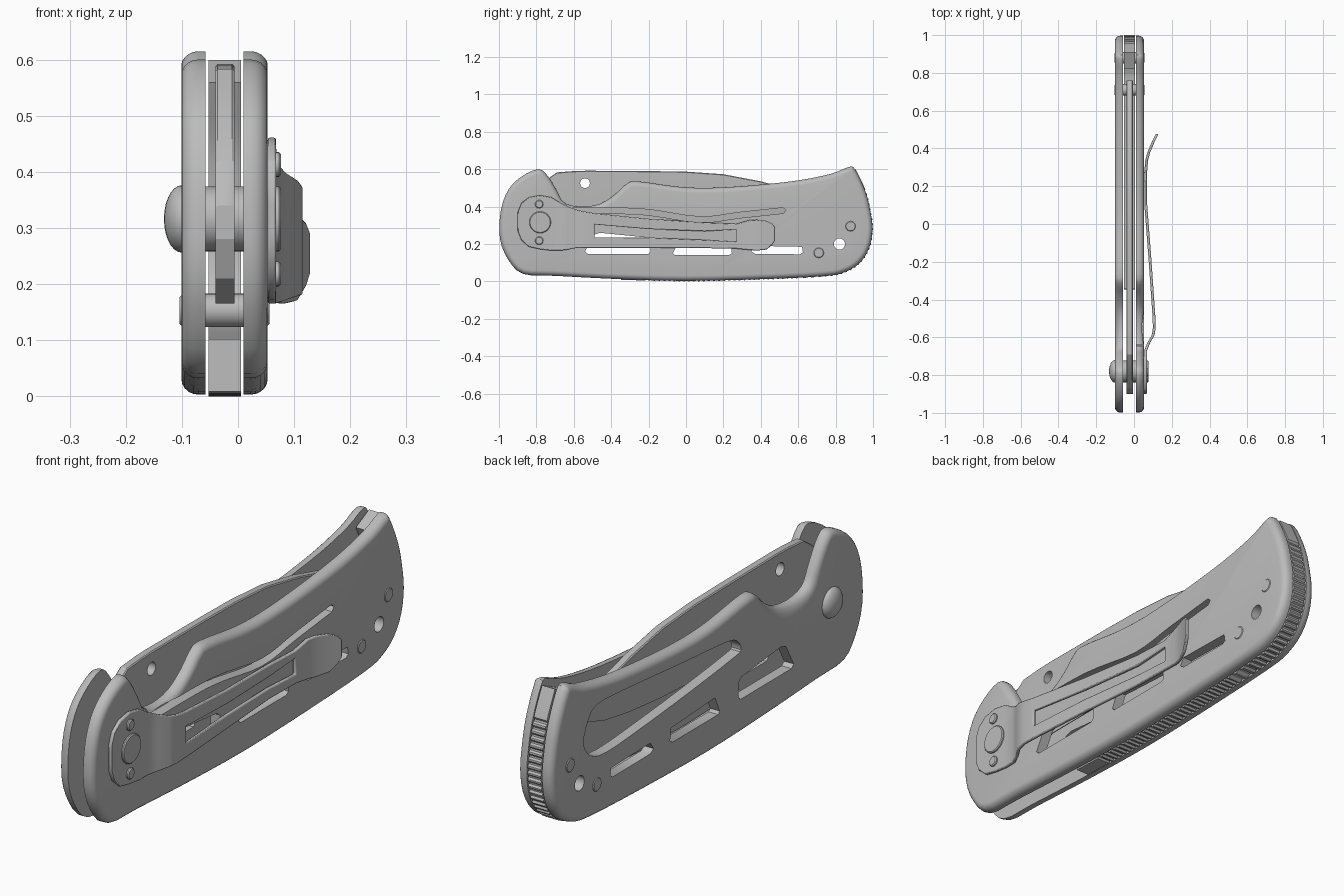
import bpy, bmesh, math
from mathutils import Vector, Matrix

if "Cube" in bpy.data.objects:
    bpy.data.objects.remove(bpy.data.objects["Cube"])

mat = bpy.data.materials.new("steel_grey")
mat.diffuse_color = (0.5, 0.5, 0.5, 1)
mat.use_nodes = True
mat.node_tree.nodes["Principled BSDF"].inputs["Base Color"].default_value = mat.diffuse_color


def finish(name, bm, angle=35):
    bmesh.ops.recalc_face_normals(bm, faces=bm.faces)
    me = bpy.data.meshes.new(name)
    bm.to_mesh(me)
    bm.free()
    me.materials.append(mat)
    ob = bpy.data.objects.new(name, me)
    bpy.context.collection.objects.link(ob)
    activate(ob)
    bpy.ops.object.shade_smooth_by_angle(angle=math.radians(angle))
    return ob


def activate(ob):
    bpy.ops.object.select_all(action='DESELECT')
    ob.select_set(True)
    bpy.context.view_layer.objects.active = ob


def loft(bm, rings):
    """Skin a list of closed rings of points, capping both ends."""
    vs = [[bm.verts.new(p) for p in r] for r in rings]
    n = len(vs[0])
    for a, b in zip(vs, vs[1:]):
        for i in range(n):
            bm.faces.new((a[i], a[(i + 1) % n], b[(i + 1) % n], b[i]))
    bm.faces.new(vs[0])
    bm.faces.new(vs[-1])


def circle(y, z, r, n=20):
    return [(y + r * math.cos(2 * math.pi * i / n), z + r * math.sin(2 * math.pi * i / n)) for i in range(n)]


def disc(name, y, z, r, x0, x1, bev=0.004, n=24):
    """Cylinder along x with softened ends."""
    bm = bmesh.new()
    loft(bm, [[(x, *p) for p in circle(y, z, rr, n)] for x, rr in
              ((x0, r - bev), (x0 + bev, r), (x1 - bev, r), (x1, r - bev))])
    return finish(name, bm)


def cut(ob, polys):
    """Cut each outline straight through the part, one at a time."""
    for poly in polys:
        bm = bmesh.new()
        loft(bm, [[(x, *q) for q in poly] for x in (-0.3, 0.3)])
        cutter = finish("cutter", bm)
        cutter.hide_render = True
        activate(ob)
        m = ob.modifiers.new("cut", 'BOOLEAN')
        m.object, m.operation, m.solver = cutter, 'DIFFERENCE', 'EXACT'
        bpy.ops.object.modifier_move_to_index(modifier="cut", index=0)
        bpy.ops.object.modifier_apply(modifier="cut")
        bpy.data.objects.remove(cutter)
    activate(ob)
    bpy.ops.object.shade_smooth_by_angle(angle=math.radians(35))


def spline(pts, sub, closed=True):
    """Catmull-Rom through 2D points."""
    P = [Vector(p) for p in pts]
    n, out = len(P), []
    for i in range(n if closed else n - 1):
        g = lambda k: P[k % n] if closed else P[min(max(k, 0), n - 1)]
        a, b, c, d = g(i - 1), g(i), g(i + 1), g(i + 2)
        for s in range(sub):
            t = s / sub
            out.append(0.5 * (2 * b + (c - a) * t + (2 * a - 5 * b + 4 * c - d) * t * t
                              + (3 * b - a - 3 * c + d) * t ** 3))
    return out if closed else out + [P[-1]]


def normals(pts, closed=True):
    n, out = len(pts), []
    for i in range(n):
        a = pts[i - 1] if closed or i else pts[0]
        b = pts[(i + 1) % n] if closed else pts[min(i + 1, n - 1)]
        d = (b - a).normalized()
        out.append(Vector((-d.y, d.x)))
    return out


# handle silhouette (y, z): front, top, then back and bottom
front_top = [(-0.87, 0.04), (-0.95, 0.115), (-0.995, 0.23), (-0.99, 0.38), (-0.95, 0.49), (-0.88, 0.56),
             (-0.79, 0.6), (-0.74, 0.565), (-0.69, 0.485), (-0.65, 0.42), (-0.56, 0.40), (-0.46, 0.415),
             (-0.38, 0.465), (-0.32, 0.52), (-0.26, 0.535), (-0.05, 0.507), (0.12, 0.50), (0.35, 0.513),
             (0.6, 0.54), (0.78, 0.577), (0.87, 0.612)]
back_bottom = [(0.905, 0.598), (0.96, 0.48), (0.985, 0.38), (0.997, 0.28), (0.98, 0.18), (0.93, 0.1),
               (0.85, 0.05), (0.74, 0.028), (0.4, 0.012), (0, 0.003), (-0.35, 0.012)]
outline = spline(front_top + back_bottom + [(-0.7, 0.03)], 3)
norm = normals(outline)


def scale_plate(name, inner, outer, holes):
    """Handle slab with rounded outer rim and a wider thumb scoop."""
    s = 1 if outer > inner else -1
    rings = [[(inner, p.x, p.y) for p in outline]]
    for k in range(6):
        a = math.radians(18 * k)
        ring = []
        for p, n in zip(outline, norm):
            scoop = max(0, 1 - abs(p.x + 0.5) / 0.2) if p.y > 0.3 and s < 0 else 0
            q = p - n * (0.028 + 0.04 * scoop) * (1 - math.cos(a))
            ring.append((outer - s * 0.03 * (1 - math.sin(a)), q.x, q.y))
        rings.append(ring)
    bm = bmesh.new()
    loft(bm, rings)
    cut(finish(name, bm), holes)


windows = [[(-0.54, 0.16), (-0.525, 0.147), (-0.2, 0.147), (-0.19, 0.16), (-0.19, 0.22), (-0.21, 0.235),
            (-0.46, 0.26), (-0.49, 0.25)],
           [(-0.07, 0.15), (-0.06, 0.14), (0.23, 0.14), (0.245, 0.15), (0.24, 0.2), (-0.04, 0.215)],
           [(0.35, 0.16), (0.37, 0.147), (0.61, 0.145), (0.625, 0.155), (0.62, 0.185), (0.37, 0.19)],
           circle(0.82, 0.2, 0.03)]
# narrow spring slot of the lock bar, with its opening at the notch
mid = spline([(-0.645, 0.378), (-0.25, 0.374), (0.07, 0.331), (0.285, 0.354), (0.52, 0.379)], 4, False)
nm = normals(mid, False)
lock_slot = ([p + n * 0.015 for p, n in zip(mid, nm)] + [mid[-1] + Vector((0.014, 0.002))]
             + [p - n * 0.015 for p, n in reversed(list(zip(mid, nm)))])
lock_gap = [(-0.651, 0.5), (-0.641, 0.5), (-0.637, 0.38), (-0.643, 0.38)]
side_window = spline([(-0.205, 0.345), (-0.18, 0.39), (-0.1, 0.412), (0.2, 0.437), (0.53, 0.467), (0.7, 0.475),
                      (0.76, 0.44), (0.795, 0.35), (0.75, 0.285), (0.65, 0.26), (0.4, 0.275), (0.12, 0.30),
                      (-0.15, 0.33)], 3)
scale_plate("left_scale", -0.058, -0.101, windows + [side_window])
scale_plate("right_scale", 0.010, 0.053, windows + [lock_slot, lock_gap])

# ridged backspacer following the rear and bottom edge
dense = spline(back_bottom, 60, False)
path, run = [dense[0]], 0
for a, b in zip(dense, dense[1:]):
    run += (b - a).length
    if run >= 0.006:
        path.append(b)
        run = 0
pn = normals(path, False)
bm = bmesh.new()
rings = []
for i, (p, n) in enumerate(zip(path, pn)):
    ridged = p.x > -0.23 and not (p.x < 0.96 and p.y > 0.5)
    o = p + n * (-0.004 if ridged and i % 4 > 1 else 0.003)
    q = p - n * 0.09
    rings.append([(-0.053, o.x, o.y), (0.005, o.x, o.y), (0.005, q.x, q.y), (-0.053, q.x, q.y)])
loft(bm, rings)
finish("backspacer", bm, 20)

# folded blade: y, edge z, spine z, share of height that is ground to an edge
bm = bmesh.new()
cx, t = -0.0235, 0.017
rings = []
for y, e, s, g in [(-0.9, 0.28, 0.34, 0), (-0.87, 0.21, 0.42, 0), (-0.8, 0.165, 0.5, 0), (-0.73, 0.17, 0.555, 0),
                   (-0.69, 0.2, 0.583, 0), (-0.6, 0.265, 0.59, 0.05), (-0.53, 0.27, 0.592, 0.5),
                   (-0.2, 0.27, 0.59, 0.55), (0, 0.275, 0.587, 0.55), (0.2, 0.285, 0.573, 0.6),
                   (0.4, 0.305, 0.535, 0.6), (0.55, 0.33, 0.495, 0.6), (0.68, 0.37, 0.45, 0.6),
                   (0.76, 0.405, 0.415, 0.6)]:
    m = e + (s - e) * g
    w = t if g < 0.1 else 0.002
    rings.append([(cx + t - 0.004, y, s), (cx + t, y, s - 0.004), (cx + t, y, m), (cx + w, y, e),
                  (cx - w, y, e), (cx - t, y, m), (cx - t, y, s - 0.004), (cx - t + 0.004, y, s)])
loft(bm, rings)
cut(finish("blade", bm, 20), [circle(-0.54, 0.525, 0.026)])

# pocket clip: y, bottom, slot bottom, slot top, top, x
clip = [(-0.9, 0.27, 0.3, 0.34, 0.37, 0.068), (-0.88, 0.22, 0.28, 0.36, 0.42, 0.068),
        (-0.84, 0.185, 0.26, 0.37, 0.45, 0.068), (-0.78, 0.172, 0.25, 0.37, 0.461, 0.068),
        (-0.72, 0.165, 0.25, 0.36, 0.45, 0.068), (-0.67, 0.165, 0.25, 0.34, 0.42, 0.069),
        (-0.63, 0.17, 0.24, 0.32, 0.40, 0.085), (-0.59, 0.178, 0.24, 0.31, 0.385, 0.108),
        (-0.55, 0.18, 0.24, 0.305, 0.375, 0.115), (-0.49, 0.18, 0.235, 0.305, 0.365, 0.113),
        (-0.2, 0.18, 0.235, 0.28, 0.335, 0.093), (0.1, 0.178, 0.222, 0.268, 0.315, 0.070),
        (0.27, 0.175, 0.212, 0.278, 0.308, 0.069), (0.34, 0.168, 0.21, 0.28, 0.328, 0.075),
        (0.38, 0.165, 0.21, 0.28, 0.33, 0.086), (0.43, 0.17, 0.21, 0.28, 0.324, 0.107),
        (0.46, 0.195, 0.22, 0.28, 0.31, 0.122), (0.477, 0.22, 0.235, 0.27, 0.29, 0.13)]
bm = bmesh.new()
rows = [[bm.verts.new((c[5], c[0], z)) for z in c[1:5]] for c in clip]
for a, b, c in zip(rows, rows[1:], clip):
    for k in range(3):
        if k != 1 or not -0.5 < c[0] < 0.2:
            bm.faces.new((a[k], b[k], b[k + 1], a[k + 1]))
# extrude the sheet inward to give it thickness
r = bmesh.ops.extrude_face_region(bm, geom=bm.faces[:], use_keep_orig=True)
for v in r["geom"]:
    if isinstance(v, bmesh.types.BMVert):
        v.co.x -= 0.015
ob = finish("pocket_clip", bm)
bev = ob.modifiers.new("bevel", 'BEVEL')
bev.width, bev.segments, bev.limit_method = 0.004, 2, 'ANGLE'

# pivot barrel, clip screws, pillars and body screws
disc("pivot_barrel", -0.78, 0.316, 0.058, -0.1, 0.077)
for i, z in enumerate((0.413, 0.218)):
    disc(f"clip_screw_{i}", -0.785, z, 0.022, 0.05, 0.077)
for i, (y, z) in enumerate(((0.88, 0.295), (0.71, 0.153))):
    disc(f"pillar_{i}", y, z, 0.028, -0.104, 0.056)
    disc(f"pillar_sleeve_{i}", y, z, 0.03, -0.06, 0.012, 0.001)

# domed pivot head
bm = bmesh.new()
bmesh.ops.create_uvsphere(bm, u_segments=24, v_segments=14, radius=1,
                          matrix=Matrix.Translation((-0.1, -0.78, 0.316)) @ Matrix.Diagonal((0.032, 0.06, 0.06, 1)))
finish("pivot_head", bm, 60)
